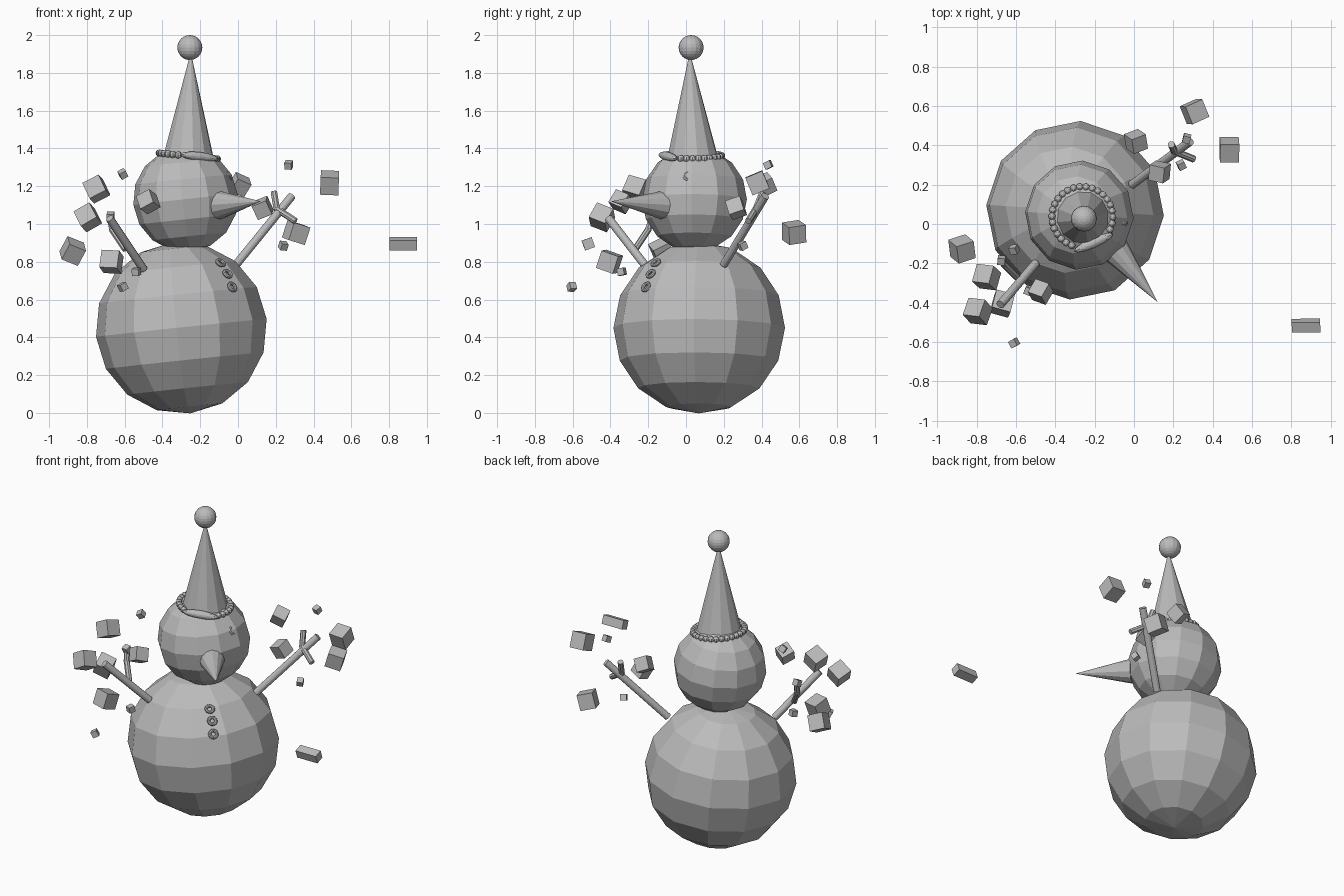
import bpy, math, random
from mathutils import Vector, Euler

if "Cube" in bpy.data.objects:
    bpy.data.objects.remove(bpy.data.objects["Cube"], do_unlink=True)

random.seed(4)
grey = bpy.data.materials.new("plain_grey")
grey.use_nodes = True
GREY = (0.5, 0.5, 0.5, 1)
grey.diffuse_color = GREY
grey.node_tree.nodes["Principled BSDF"].inputs["Base Color"].default_value = GREY


def finish(name):
    ob = bpy.context.object
    ob.name = name
    ob.data.materials.clear()
    ob.data.materials.append(grey)
    return ob


def aim(direction):
    return Vector(direction).to_track_quat("Z", "Y").to_euler()


def ball(name, loc, r, seg, rings, rot=(0, 0, 0), scale=(1, 1, 1)):
    bpy.ops.mesh.primitive_uv_sphere_add(segments=seg, ring_count=rings, radius=r,
                                         location=loc, rotation=rot)
    ob = finish(name)
    ob.scale = scale
    return ob


def rod(name, a, b, r1, r2, sides=12):
    a, b = Vector(a), Vector(b)
    bpy.ops.mesh.primitive_cone_add(vertices=sides, radius1=r1, radius2=r2, depth=(b - a).length,
                                    location=(a + b) / 2, rotation=aim(b - a))
    return finish(name)


def ring(name, loc, centre):
    bpy.ops.mesh.primitive_torus_add(major_segments=16, minor_segments=8, major_radius=0.021,
                                     minor_radius=0.01, location=loc,
                                     rotation=aim(Vector(loc) - Vector(centre)))
    return finish(name)


def chunk(name, loc, size, rot):
    bpy.ops.mesh.primitive_cube_add(size=1, location=loc, rotation=rot)
    ob = finish(name)
    ob.scale = size
    return ob


# Faceted body and head, leaning slightly
BODY, HEAD = (-0.30, 0.07, 0.45), (-0.278, 0.045, 1.13)
lean = (0, math.radians(-6), math.radians(-3.5))
ball("body", BODY, 0.455, 12, 8, lean)
ball("head", HEAD, 0.278, 12, 8, lean)

# Hat with pompom
HAT = Vector((-0.263, 0.035, 1.345))
rod("hat", HAT, (-0.25, 0.02, 1.91), 0.138, 0.0)
ball("hat_pompom", (-0.255, 0.027, 1.934), 0.066, 16, 12)

# Beaded hat brim with one long bead at the front
for i in range(24):
    a = math.radians(-24 + i * 11.9)
    x, y = 0.154 * math.cos(a), 0.154 * math.sin(a)
    ball("brim_bead", HAT + Vector((x, y, 0.015 - 0.1 * x)), 0.019, 8, 6)
ball("brim_long_bead", (-0.205, -0.095, 1.357), 0.1, 12, 8,
     (0, math.radians(6), math.radians(24)), (1.1, 0.26, 0.24))

# Nose, eyes and buttons
rod("nose", (-0.097, -0.13, 1.10), (0.12, -0.397, 1.12), 0.075, 0.0)
for p in ((-0.22, -0.16, 1.255), (-0.05, 0.012, 1.253)):
    ring("eye", p, HEAD)
for p in ((-0.092, -0.16, 0.795), (-0.055, -0.187, 0.737), (-0.03, -0.212, 0.667)):
    ring("button", p, BODY)

# Stick arms with bent twigs
rod("left_arm", (-0.01, 0.2, 0.785), (0.285, 0.42, 1.148), 0.022, 0.022)
rod("right_arm", (-0.5, -0.2, 0.76), (-0.68, -0.41, 1.03), 0.022, 0.022)
twigs = {
    "left_twig": ((0.19, 0.405, 1.17), (0.205, 0.37, 1.08), (0.305, 0.33, 1.015)),
    "right_twig": ((-0.675, -0.18, 1.03), (-0.665, -0.2, 0.97), (-0.595, -0.27, 0.865)),
}
for name, (a, b, c) in twigs.items():
    rod(name + "_tip", a, b, 0.018, 0.018, 8)
    rod(name + "_base", b, c, 0.018, 0.018, 8)
    ball(name + "_joint", b, 0.018, 8, 6)

# Floating snow chunks, large then small
large = [(-0.75, -0.27, 1.185), (-0.795, -0.445, 1.035), (-0.875, -0.127, 0.857),
         (-0.67, -0.405, 0.8), (-0.475, -0.345, 1.118), (0.01, 0.42, 1.208),
         (0.13, 0.265, 1.085), (0.308, 0.572, 0.955)]
small = [(-0.61, -0.13, 1.265), (-0.538, -0.34, 0.747), (-0.61, -0.605, 0.667),
         (0.268, 0.435, 1.313), (0.24, 0.3, 0.885), (-0.675, -0.185, 1.04)]
for points, size, name in ((large, 0.097, "large_chunk"), (small, 0.038, "small_chunk")):
    for i, p in enumerate(points):
        edge = size * (0.85 if name == "large_chunk" and 4 <= i <= 6 else 1)
        turn = [random.uniform(-0.6, 0.6) for _ in range(3)]
        chunk(name, p, (edge,) * 3, turn)
chunk("upright_chunk", (0.485, 0.378, 1.218), (0.097, 0.097, 0.1), (0.4, 0.04, 0))
chunk("long_chunk", (0.875, -0.517, 0.895), (0.145, 0.055, 0.055), (0.35, 0, 0.01))
